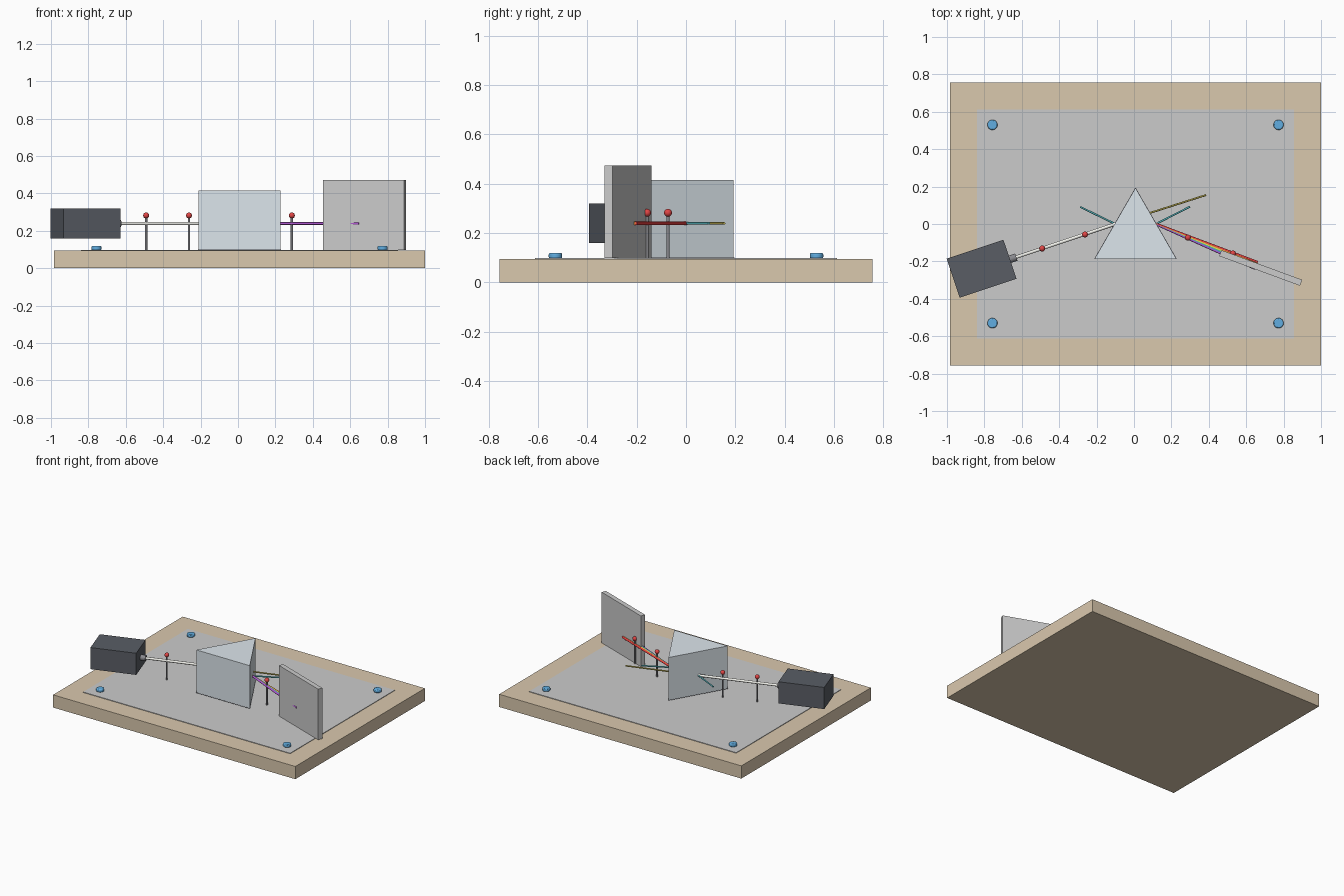
import bpy, bmesh
from math import radians, cos, sin, pi
from mathutils import Vector

if "Cube" in bpy.data.objects:
    bpy.data.objects.remove(bpy.data.objects["Cube"])

CX = 0.008          # board centre in x
PAPER = 0.098       # top of the paper sheet
BEAM = 0.239        # height of every ray


def colour(name, rgb):
    m = bpy.data.materials.new(name)
    m.diffuse_color = (*rgb, 1)
    m.use_nodes = True
    m.node_tree.nodes["Principled BSDF"].inputs["Base Color"].default_value = m.diffuse_color
    return m


WOOD = colour("wood", (0.70, 0.58, 0.42))
DARK = colour("dark_metal", (0.10, 0.11, 0.13))
GLASS = colour("glass", (0.72, 0.79, 0.84))
RED = colour("pin_red", (0.75, 0.06, 0.06))
BLUE = colour("tack_blue", (0.12, 0.42, 0.75))
STEEL = colour("steel", (0.25, 0.25, 0.27))
TEAL = colour("teal", (0.10, 0.50, 0.55))
OLIVE = colour("olive", (0.50, 0.42, 0.08))
WHITE = colour("white_light", (0.9, 0.9, 0.85))
INK = colour("ink", (0.05, 0.05, 0.06))


def finish(ob, name, mat):
    ob.name = name
    if mat:
        ob.data.materials.append(mat)
    return ob


def smooth(ob):
    bpy.ops.object.select_all(action='DESELECT')
    ob.select_set(True)
    bpy.context.view_layer.objects.active = ob
    bpy.ops.object.shade_smooth_by_angle(angle=radians(40))


def box(name, centre, size, mat=None, turn=0):
    bpy.ops.mesh.primitive_cube_add(size=1, location=centre, rotation=(0, 0, radians(turn)))
    ob = bpy.context.object
    ob.scale = size
    return finish(ob, name, mat)


def rod(name, a, b, r, mat, sides=12):
    a, b = Vector(a), Vector(b)
    d = b - a
    bpy.ops.mesh.primitive_cylinder_add(vertices=sides, radius=r, depth=d.length, location=(a + b) / 2)
    ob = bpy.context.object
    ob.rotation_euler = d.to_track_quat('Z', 'Y').to_euler()
    smooth(ob)
    return finish(ob, name, mat)


def ray(name, start, angle, length, r, mat):
    a = radians(angle)
    s = Vector((*start, BEAM))
    return rod(name, s, s + length * Vector((cos(a), sin(a), 0)), r, mat)


def prism(name, radius, z0, z1, mat):
    bm = bmesh.new()
    pts = [(CX + radius * cos(pi / 2 + i * 2 * pi / 3),
            -0.06 + radius * sin(pi / 2 + i * 2 * pi / 3), z0) for i in range(3)]
    f = bm.faces.new([bm.verts.new(p) for p in pts])
    ext = bmesh.ops.extrude_face_region(bm, geom=[f])
    top = [v for v in ext['geom'] if isinstance(v, bmesh.types.BMVert)]
    bmesh.ops.translate(bm, verts=top, vec=(0, 0, z1 - z0))
    bmesh.ops.recalc_face_normals(bm, faces=bm.faces)
    me = bpy.data.meshes.new(name)
    bm.to_mesh(me)
    bm.free()
    ob = bpy.data.objects.new(name, me)
    bpy.context.collection.objects.link(ob)
    return finish(ob, name, mat)


# board and paper
box("drawing_board", (CX, 0, 0.047), (1.983, 1.515, 0.094), WOOD)
box("paper_sheet", (CX, 0, 0.096), (1.695, 1.224, 0.004))

# corner tacks
for i, sx in enumerate((-1, 1)):
    for j, sy in enumerate((-1, 1)):
        x, y = CX + sx * 0.765, sy * 0.53
        t = rod(f"corner_tack_{i}{j}", (x, y, PAPER - 0.002), (x, y, 0.119), 0.027, BLUE, 24)
        b = t.modifiers.new("rounded", 'BEVEL')
        b.width, b.segments = 0.006, 2

# glass prism and its traced outline
prism("prism_outline", 0.256, PAPER - 0.001, PAPER + 0.002, INK)
prism("glass_prism", 0.253, PAPER + 0.001, 0.415, GLASS)

# light box with nozzle and incoming beam
ENTRY, EXIT, TILT = (-0.1, 0.0), (0.117, 0.0), 18.5
u = Vector((cos(radians(TILT)), sin(radians(TILT)), 0))
entry = Vector((*ENTRY, BEAM))
box("light_box", entry - 0.754 * u, (0.32, 0.22, 0.16), DARK, TILT)
rod("light_nozzle", entry - 0.6 * u, entry - 0.558 * u, 0.02, STEEL, 20)
rod("incoming_beam", entry - 0.565 * u, entry, 0.009, WHITE)
rod("inner_beam", entry, (*EXIT, BEAM), 0.006, WHITE)

# undeviated extension line and surface normals
ray("undeviated_line", ENTRY, 17.7, 0.51, 0.005, OLIVE)
ray("entry_normal", ENTRY, 154, 0.208, 0.005, TEAL)
ray("exit_normal", EXIT, 27, 0.205, 0.005, TEAL)

# spread of coloured rays
spectrum = {"red": (0.8, 0.05, 0.05), "orange": (0.9, 0.4, 0.05), "yellow": (0.9, 0.8, 0.1),
            "green": (0.1, 0.6, 0.2), "blue": (0.1, 0.25, 0.8), "violet": (0.45, 0.1, 0.65)}
for i, (n, c) in enumerate(spectrum.items()):
    ray(f"{n}_ray", EXIT, -20.6 - 0.72 * i, 0.582, 0.007, colour(n, c))

# sighting pins
for i, (x, y) in enumerate([(-0.491, -0.131), (-0.262, -0.056), (0.288, -0.073), (0.529, -0.158)]):
    rod(f"sighting_pin_stem_{i}", (x, y, PAPER - 0.001), (x, y, 0.275), 0.006, STEEL)
    bpy.ops.mesh.primitive_uv_sphere_add(segments=16, ring_count=10, radius=0.016, location=(x, y, 0.282))
    head = finish(bpy.context.object, f"sighting_pin_head_{i}", RED)
    smooth(head)

# upright screen
box("screen", (0.6775, -0.235, 0.2855), (0.46, 0.034, 0.375), None, -20.2)
